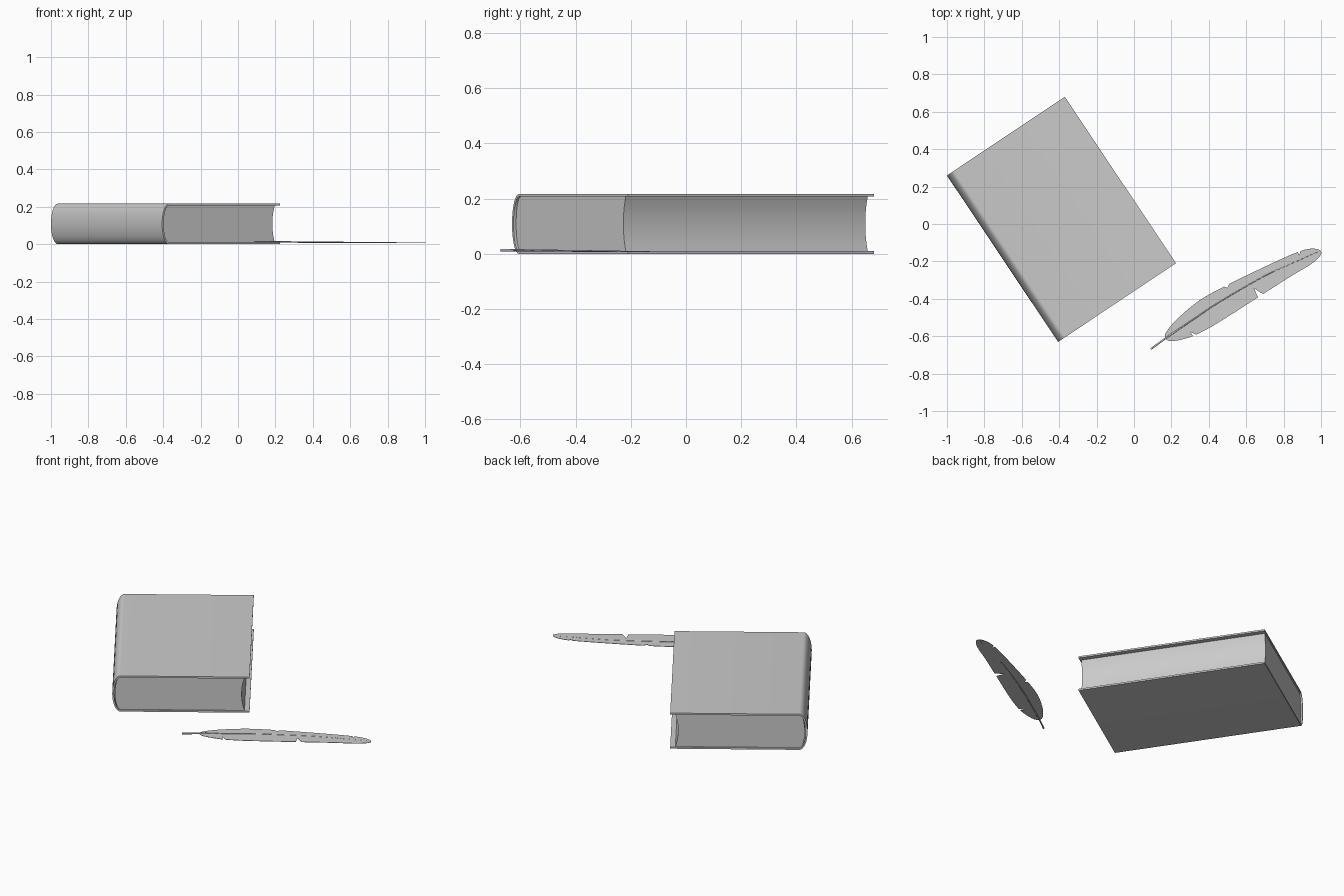
import bpy, bmesh, math
from mathutils import Vector

if "Cube" in bpy.data.objects:
    bpy.data.objects.remove(bpy.data.objects["Cube"])

# book placement and size
ANGLE = math.radians(33.75)
CENTRE = (-0.388, 0.025, 0)
HW, HL, H, T = 0.379, 0.535, 0.217, 0.010
MID = H / 2


def smooth(obj):
    bpy.ops.object.select_all(action='DESELECT')
    obj.select_set(True)
    bpy.context.view_layer.objects.active = obj
    bpy.ops.object.shade_smooth_by_angle(angle=math.radians(30))


def prism(name, profile, half):
    """Extrude an x-z outline along the book's length."""
    n = len(profile)
    verts = [(x, s * half, z) for s in (-1, 1) for x, z in profile]
    faces = [list(range(n)), list(range(n, 2 * n))]
    faces += [(i, (i + 1) % n, n + (i + 1) % n, n + i) for i in range(n)]
    me = bpy.data.meshes.new(name)
    me.from_pydata(verts, [], faces)
    bm = bmesh.new()
    bm.from_mesh(me)
    bmesh.ops.recalc_face_normals(bm, faces=bm.faces)
    bmesh.ops.triangulate(bm, faces=[f for f in bm.faces if len(f.verts) > 4])
    bm.to_mesh(me)
    bm.free()
    obj = bpy.data.objects.new(name, me)
    bpy.context.collection.objects.link(obj)
    obj.location = CENTRE
    obj.rotation_euler.z = ANGLE
    smooth(obj)
    return obj


def arc(x0, depth, half_h, n=16):
    """Half ellipse from top to bottom, bulging towards -x from x0."""
    return [(x0 - depth * math.sin(math.pi * i / n),
             MID + half_h * math.cos(math.pi * i / n)) for i in range(n + 1)]


# cover: boards and rounded spine in one C-shaped wrap
hinge = -HW + 0.045
outer = [(HW, H)] + arc(hinge, 0.045, MID) + [(HW, 0)]
inner = [(HW, H - T)] + arc(hinge, 0.045 - T, MID - T) + [(HW, T)]
prism("book_cover", outer + inner[::-1], HL)

# page block: rounded back, hollow fore edge
ph = MID - T + 0.0005
back = arc(hinge, 0.03, ph)
fore = []
for i in range(13):
    t = -1 + i / 6
    fore.append((HW - 0.028 - 0.016 * (1 - t * t), MID + ph * t))
prism("book_pages", back + fore, HL - 0.008)


def catmull(pts, steps, closed=False):
    """Smooth 2D curve through points."""
    p = [Vector(q) for q in pts]
    n = len(p)
    out = []
    for i in range(n if closed else n - 1):
        if closed:
            a, b, c, d = (p[(i + k) % n] for k in (-1, 0, 1, 2))
        else:
            a, b, c, d = (p[min(max(i + k, 0), n - 1)] for k in (-1, 0, 1, 2))
        for s in range(steps):
            t = s / steps
            out.append(0.5 * (2 * b + (c - a) * t + (2 * a - 5 * b + 4 * c - d) * t * t
                              + (3 * b - a - 3 * c + d) * t ** 3))
    if not closed:
        out.append(p[-1])
    return out


def lie(x):
    return 0.0135 - 0.006 * x


# feather vane: smooth outline with small splits pulled in from the edge
outline = catmull([(0.165, -0.605), (0.185, -0.56), (0.25, -0.49), (0.36, -0.402),
                   (0.51, -0.32), (0.70, -0.228), (0.85, -0.160), (0.93, -0.134),
                   (0.985, -0.136), (1.0, -0.162), (0.95, -0.212), (0.83, -0.285),
                   (0.663, -0.392), (0.51, -0.49), (0.40, -0.557), (0.30, -0.605),
                   (0.20, -0.626)], 12, True)
splits = [((0.503, -0.324), (0.499, -0.342)), ((0.885, -0.146), (0.884, -0.166)),
          ((0.675, -0.385), (0.642, -0.345)), ((0.325, -0.595), (0.298, -0.575))]
for edge, tip in splits:
    k = min(range(len(outline)), key=lambda i: (outline[i] - Vector(edge)).length)
    outline[k] = Vector(tip)
bm = bmesh.new()
f = bm.faces.new([bm.verts.new((q.x, q.y, lie(q.x))) for q in outline])
bm.normal_update()
if f.normal.z < 0:
    f.normal_flip()
bmesh.ops.triangulate(bm, faces=[f])
me = bpy.data.meshes.new("feather_vane")
bm.to_mesh(me)
bm.free()
vane = bpy.data.objects.new("feather_vane", me)
bpy.context.collection.objects.link(vane)
sol = vane.modifiers.new("thickness", 'SOLIDIFY')
sol.thickness = 0.002
sol.offset = 0

# feather shaft: tapered round quill
path = catmull([(0.09, -0.669), (0.176, -0.606), (0.32, -0.508), (0.46, -0.415),
                (0.69, -0.282), (0.83, -0.217), (0.98, -0.150)], 5)
cu = bpy.data.curves.new("feather_shaft", 'CURVE')
cu.dimensions = '3D'
cu.bevel_depth = 0.005
cu.bevel_resolution = 2
cu.use_fill_caps = True
sp = cu.splines.new('POLY')
sp.points.add(len(path) - 1)
for i, (pt, q) in enumerate(zip(sp.points, path)):
    pt.co = (q.x, q.y, lie(q.x), 1)
    pt.radius = 1 - 0.7 * i / (len(path) - 1)
shaft = bpy.data.objects.new("feather_shaft", cu)
bpy.context.collection.objects.link(shaft)
